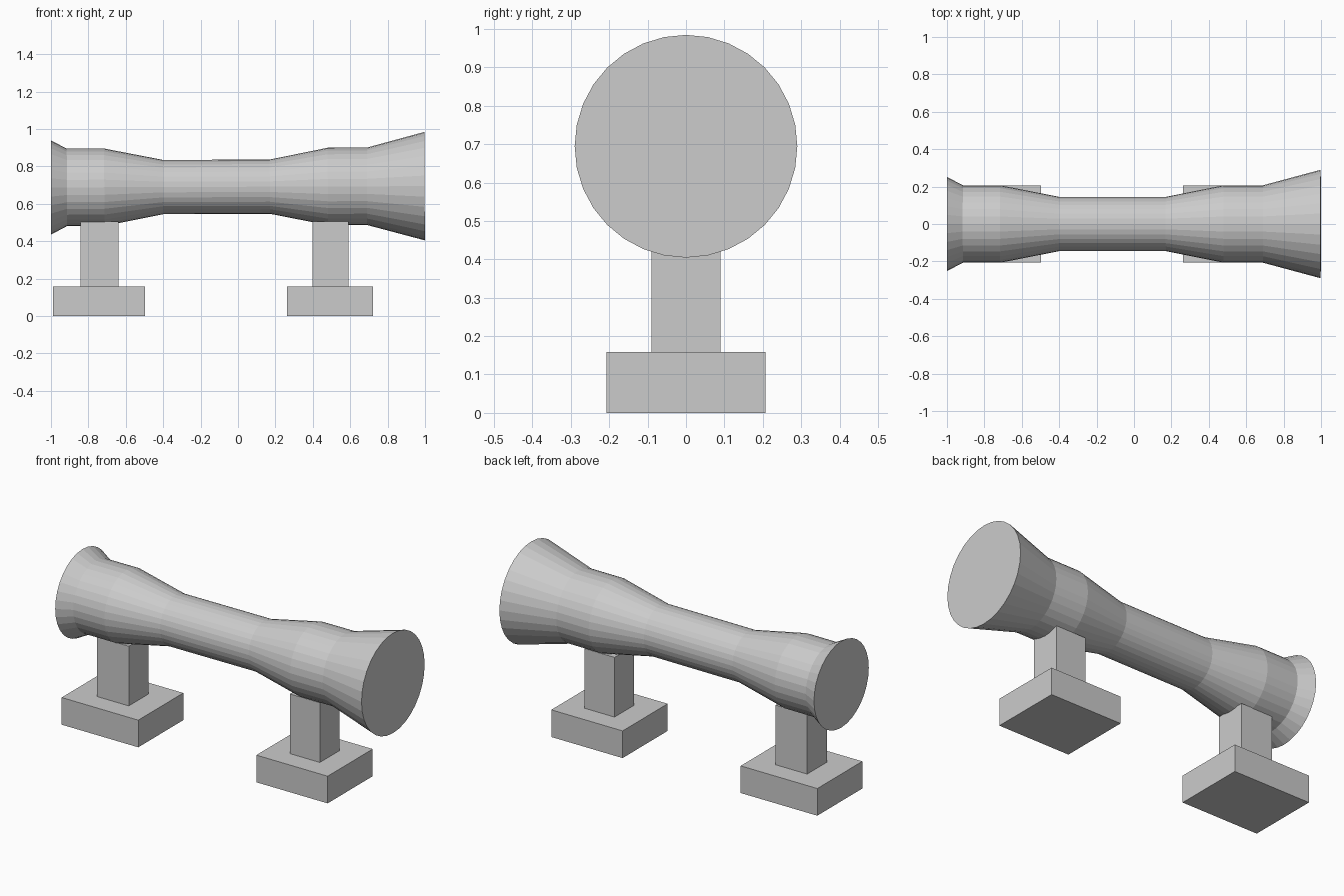
import bpy, bmesh, math

cube = bpy.data.objects.get("Cube")
if cube:
    bpy.data.objects.remove(cube, do_unlink=True)

grey = bpy.data.materials.new("plain grey")
grey.use_nodes = True
colour = (0.6, 0.6, 0.6, 1)
grey.diffuse_color = colour
grey.node_tree.nodes["Principled BSDF"].inputs["Base Color"].default_value = colour


def finish(name, bm):
    bmesh.ops.recalc_face_normals(bm, faces=bm.faces)
    mesh = bpy.data.meshes.new(name)
    bm.to_mesh(mesh)
    bm.free()
    mesh.materials.append(grey)
    obj = bpy.data.objects.new(name, mesh)
    bpy.context.collection.objects.link(obj)
    return obj


def box(name, x0, x1, half_y, z0, z1):
    bm = bmesh.new()
    bmesh.ops.create_cube(bm, size=1)
    for v in bm.verts:
        v.co.x = x0 if v.co.x < 0 else x1
        v.co.y = half_y if v.co.y > 0 else -half_y
        v.co.z = z0 if v.co.z < 0 else z1
    return finish(name, bm)


# Flared tube: (x, radius) profile swept around a very slightly tilted axis
SIDES = 32
profile = [(-1, 0.252), (-0.915, 0.207), (-0.715, 0.207), (-0.4, 0.145),
           (0.17, 0.145), (0.48, 0.207), (0.69, 0.207), (0.998, 0.29)]
bm = bmesh.new()
rings = []
for x, r in profile:
    ring = []
    for i in range(SIDES):
        a = math.tau * i / SIDES
        ring.append(bm.verts.new((x, r * math.sin(a), r * math.cos(a))))
    rings.append(ring)
for a, b in zip(rings, rings[1:]):
    for i in range(SIDES):
        j = (i + 1) % SIDES
        bm.faces.new((a[i], a[j], b[j], b[i]))
bm.faces.new(rings[0])
bm.faces.new(rings[-1])
tube = finish("flared_tube", bm)
tube.location.z = 0.691
tube.rotation_euler.y = -0.0035

# Two stands, each a square post on a block
for side, base, post in (("right", (-0.99, -0.497), (-0.843, -0.64)),
                         ("left", (0.263, 0.722), (0.397, 0.59))):
    box(side + "_base", *base, 0.207, 0, 0.158)
    box(side + "_post", *post, 0.09, 0.158, 0.505)
